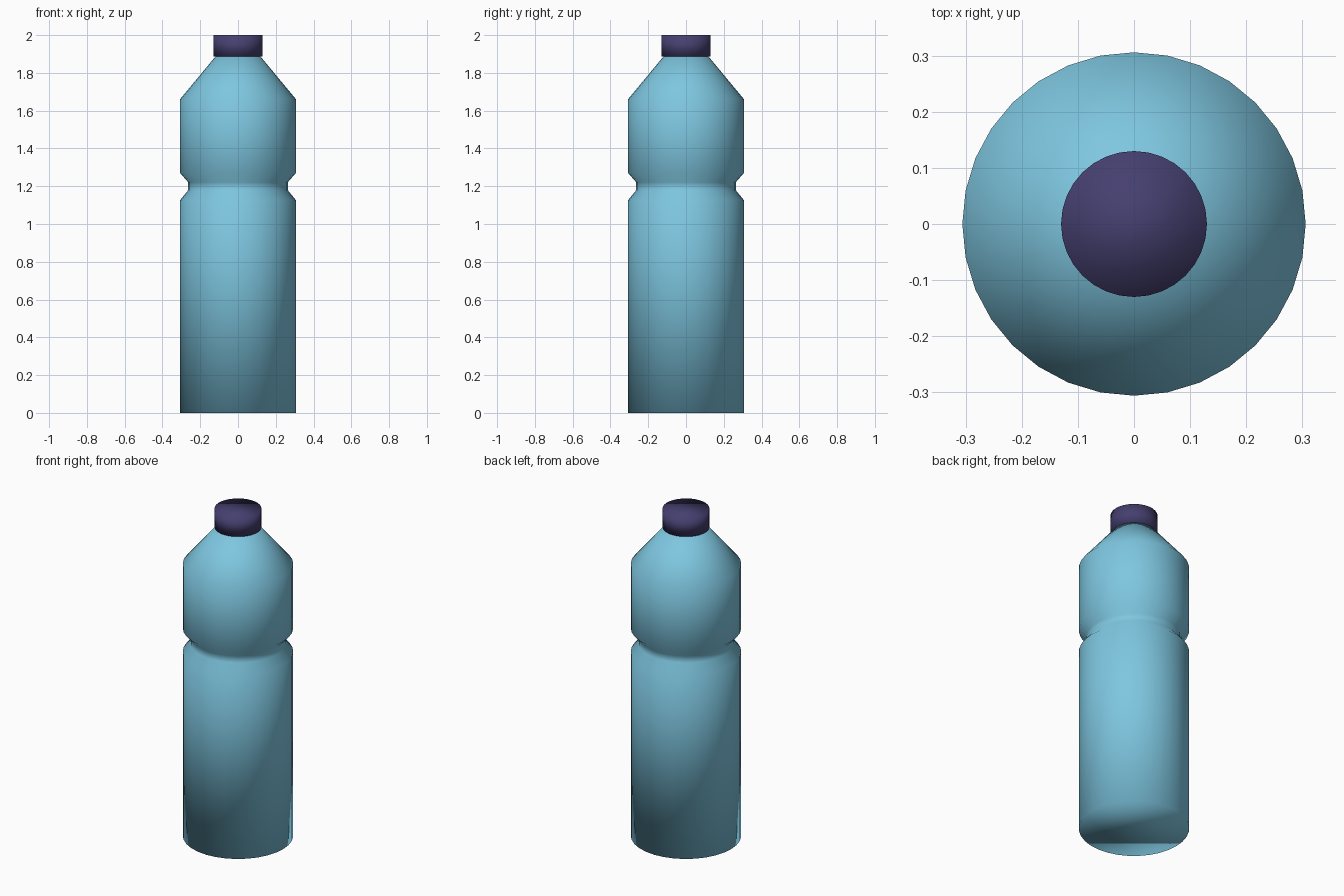
import bpy, bmesh
from math import cos, sin, tau

if "Cube" in bpy.data.objects:
    bpy.data.objects.remove(bpy.data.objects["Cube"])

SIDES = 32


def material(name, rgb):
    m = bpy.data.materials.new(name)
    m.diffuse_color = (*rgb, 1)
    m.use_nodes = True
    m.node_tree.nodes["Principled BSDF"].inputs["Base Color"].default_value = m.diffuse_color
    return m


def lathe(name, profile, mat):
    """Closed, smooth solid of revolution from (radius, height) points."""
    bm = bmesh.new()
    rings = [[bm.verts.new((r * cos(tau * i / SIDES), r * sin(tau * i / SIDES), z))
              for i in range(SIDES)] for r, z in profile]
    for low, high in zip(rings, rings[1:]):
        for i in range(SIDES):
            j = (i + 1) % SIDES
            bm.faces.new((low[i], low[j], high[j], high[i]))
    bm.faces.new(rings[0][::-1])
    bm.faces.new(rings[-1])
    for f in bm.faces:
        f.smooth = True
    mesh = bpy.data.meshes.new(name)
    bm.to_mesh(mesh)
    bm.free()
    mesh.materials.append(mat)
    obj = bpy.data.objects.new(name, mesh)
    bpy.context.collection.objects.link(obj)
    return obj


# Bottle: straight body, grip groove, upper body, tapered shoulder
lathe("bottle_body", [(0.306, 0), (0.306, 1.127), (0.264, 1.179), (0.264, 1.221),
                      (0.306, 1.269), (0.306, 1.662), (0.118, 1.888)],
      material("bottle_blue", (0.21, 0.57, 0.75)))

# Screw cap
lathe("cap", [(0.13, 1.887), (0.13, 2.0)], material("cap_purple", (0.06, 0.05, 0.16)))
